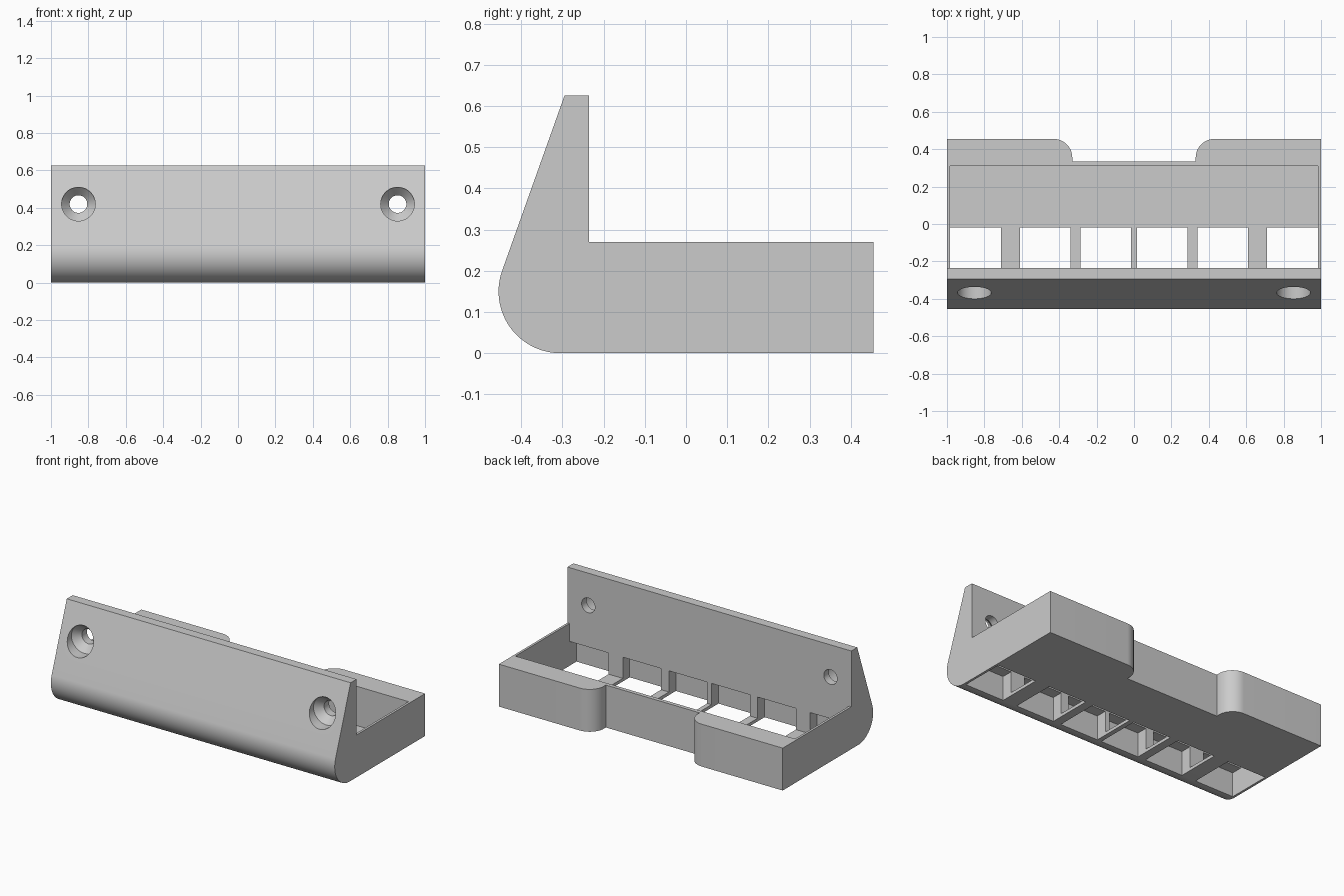
import bpy
import bmesh
from math import sin, cos, pi, radians
from mathutils import Vector, Matrix

cube = bpy.data.objects.get("Cube")
if cube:
    bpy.data.objects.remove(cube, do_unlink=True)

grey = bpy.data.materials.new("plain grey")
grey.use_nodes = True
colour = (0.6, 0.6, 0.6, 1)
grey.diffuse_color = colour
grey.node_tree.nodes["Principled BSDF"].inputs["Base Color"].default_value = colour


def arc(cx, cy, r, start, end, steps):
    """Points along a circular arc, angles in degrees."""
    angles = [radians(start + (end - start) * i / steps) for i in range(steps + 1)]
    return [(cx + r * cos(a), cy + r * sin(a)) for a in angles]


def prism(name, points, direction):
    """Extrude a closed outline of 3D points along a direction."""
    bm = bmesh.new()
    face = bm.faces.new([bm.verts.new(p) for p in points])
    grown = bmesh.ops.extrude_face_region(bm, geom=[face], use_keep_orig=True)
    moved = [v for v in grown["geom"] if isinstance(v, bmesh.types.BMVert)]
    bmesh.ops.translate(bm, verts=moved, vec=Vector(direction))
    return finish(name, bm)


def finish(name, bm):
    bmesh.ops.recalc_face_normals(bm, faces=bm.faces[:])
    mesh = bpy.data.meshes.new(name)
    bm.to_mesh(mesh)
    bm.free()
    mesh.materials.append(grey)
    obj = bpy.data.objects.new(name, mesh)
    bpy.context.scene.collection.objects.link(obj)
    return obj


def box(name, x, y, z):
    outline = [(x[0], y[0], z[0]), (x[1], y[0], z[0]),
               (x[1], y[1], z[0]), (x[0], y[1], z[0])]
    return prism(name, outline, (0, 0, z[1] - z[0]))


def screw_hole(name, x, z):
    """Stepped round cutter along y: head bore, countersink, through hole."""
    bm = bmesh.new()
    sides = 48
    rings = []
    for y, r in [(-0.6, 0.09), (-0.33, 0.09), (-0.285, 0.047), (-0.1, 0.047)]:
        rings.append([bm.verts.new((x + r * cos(2 * pi * i / sides), y,
                                    z + r * sin(2 * pi * i / sides)))
                      for i in range(sides)])
    for a, b in zip(rings, rings[1:]):
        for i in range(sides):
            j = (i + 1) % sides
            bm.faces.new((a[i], a[j], b[j], b[i]))
    bm.faces.new(rings[0])
    bm.faces.new(rings[-1])
    return finish(name, bm)


# Side profile: rounded toe, sloping mounting plate, low tray
profile = [(0.455, 0), (0.455, 0.27), (-0.235, 0.27), (-0.235, 0.625), (-0.295, 0.625)]
profile += arc(-0.305, 0.15, 0.15, 161, 270, 28)
bracket = prism("mounting_bracket", [(-1, y, z) for y, z in profile], (2, 0, 0))

# Tray hollow
cutters = [box("tray_hollow", (-0.985, 0.985), (-0.235, 0.31), (0.02, 0.4))]

# Slots through the floor, undercutting the plate, with ribs left between
for side in (-1, 1):
    for near, far in [(0.015, 0.285), (0.34, 0.61), (0.71, 0.985)]:
        xs = sorted((side * near, side * far))
        cutters.append(box("floor_slot", xs, (-0.305, -0.02), (-0.1, 0.155)))
    cutters.append(screw_hole("screw_hole", side * 0.853, 0.42))

# Recess in the back with rounded shoulders
half = [(0.33, 0.335)] + arc(0.43, 0.355, 0.1, 180, 90, 16) + [(0.43, 0.6)]
recess = half + [(-x, y) for x, y in reversed(half)]
cutters.append(prism("back_recess", [(x, y, -0.1) for x, y in recess], (0, 0, 0.6)))

# Cut everything and keep only the finished part
for cutter in cutters:
    cutter.hide_render = True
    mod = bracket.modifiers.new(cutter.name, "BOOLEAN")
    mod.operation = "DIFFERENCE"
    mod.solver = "EXACT"
    mod.object = cutter
bpy.context.view_layer.update()
graph = bpy.context.evaluated_depsgraph_get()
result = bpy.data.meshes.new_from_object(bracket.evaluated_get(graph))
bracket.modifiers.clear()
bracket.data = result
for cutter in cutters:
    bpy.data.objects.remove(cutter, do_unlink=True)

# Smooth curves, crisp edges
bpy.ops.object.select_all(action="DESELECT")
bracket.select_set(True)
bpy.context.view_layer.objects.active = bracket
bpy.ops.object.shade_smooth_by_angle(angle=radians(25))
